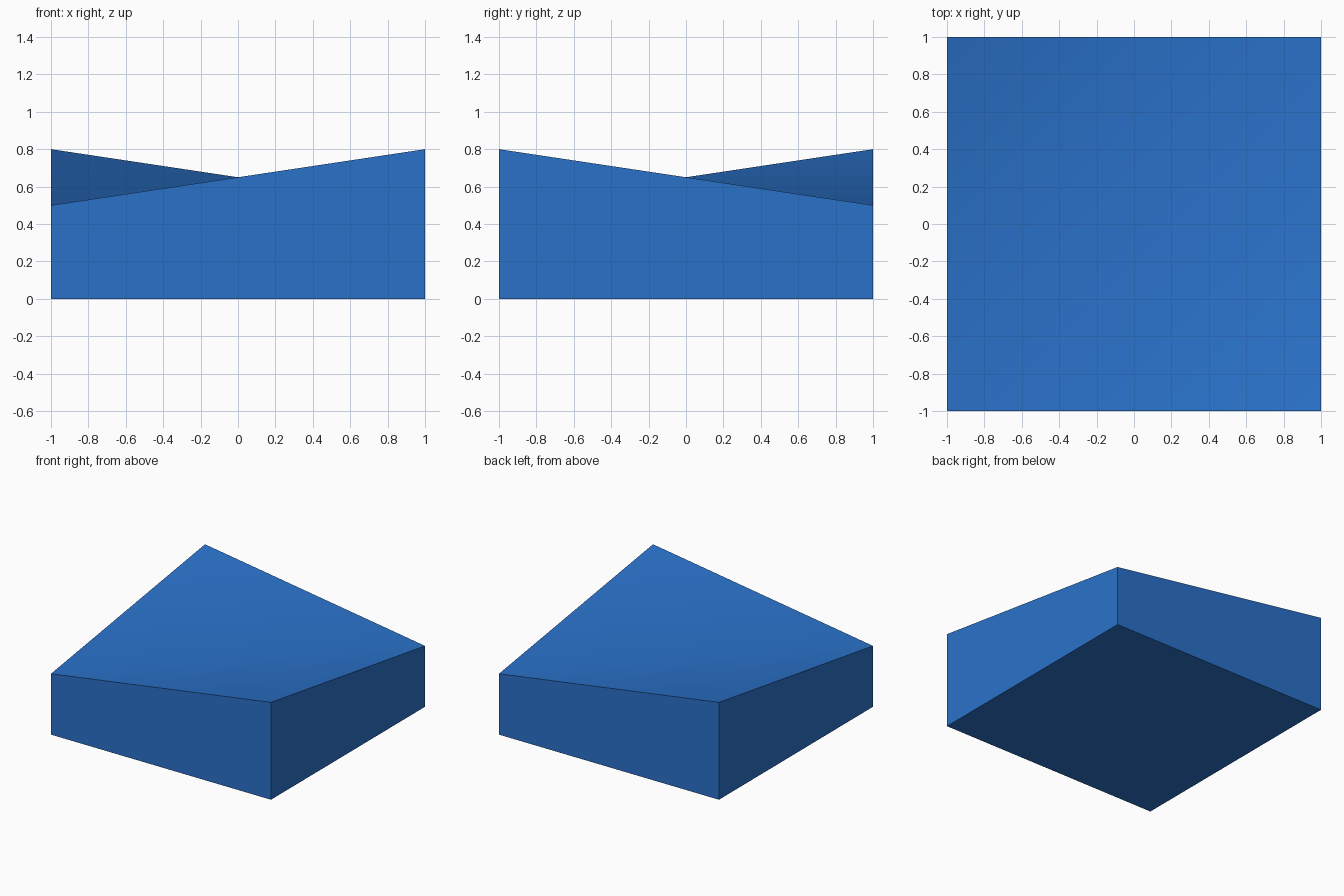
import bpy
import bmesh
import math

if "Cube" in bpy.data.objects:
    bpy.data.objects.remove(bpy.data.objects["Cube"])

MID_HEIGHT = 0.65  # height at the middle of each top edge
TWIST = 0.15       # rise or drop at the corners

blue = bpy.data.materials.new("blue")
blue.diffuse_color = (0.023, 0.168, 0.59, 1.0)
blue.use_nodes = True
blue.node_tree.nodes["Principled BSDF"].inputs["Base Color"].default_value = blue.diffuse_color

# Cube scaled to the footprint, with two opposite top corners high and two low
bm = bmesh.new()
bmesh.ops.create_cube(bm, size=2.0)
for v in bm.verts:
    v.co.z = MID_HEIGHT - TWIST * v.co.x * v.co.y if v.co.z > 0 else 0.0

# Top folded into a valley that joins the two low corners
top = max(bm.faces, key=lambda f: f.calc_center_median().z)
low_corners = [v for v in top.verts if v.co.z < MID_HEIGHT]
bmesh.ops.connect_verts(bm, verts=low_corners)
bmesh.ops.recalc_face_normals(bm, faces=bm.faces[:])

mesh = bpy.data.meshes.new("valley_block")
bm.to_mesh(mesh)
bm.free()
mesh.materials.append(blue)

block = bpy.data.objects.new("valley_block", mesh)
bpy.context.collection.objects.link(block)

# Soft valley fold with crisp rims
bpy.context.view_layer.objects.active = block
block.select_set(True)
bpy.ops.object.shade_smooth_by_angle(angle=math.radians(30))
